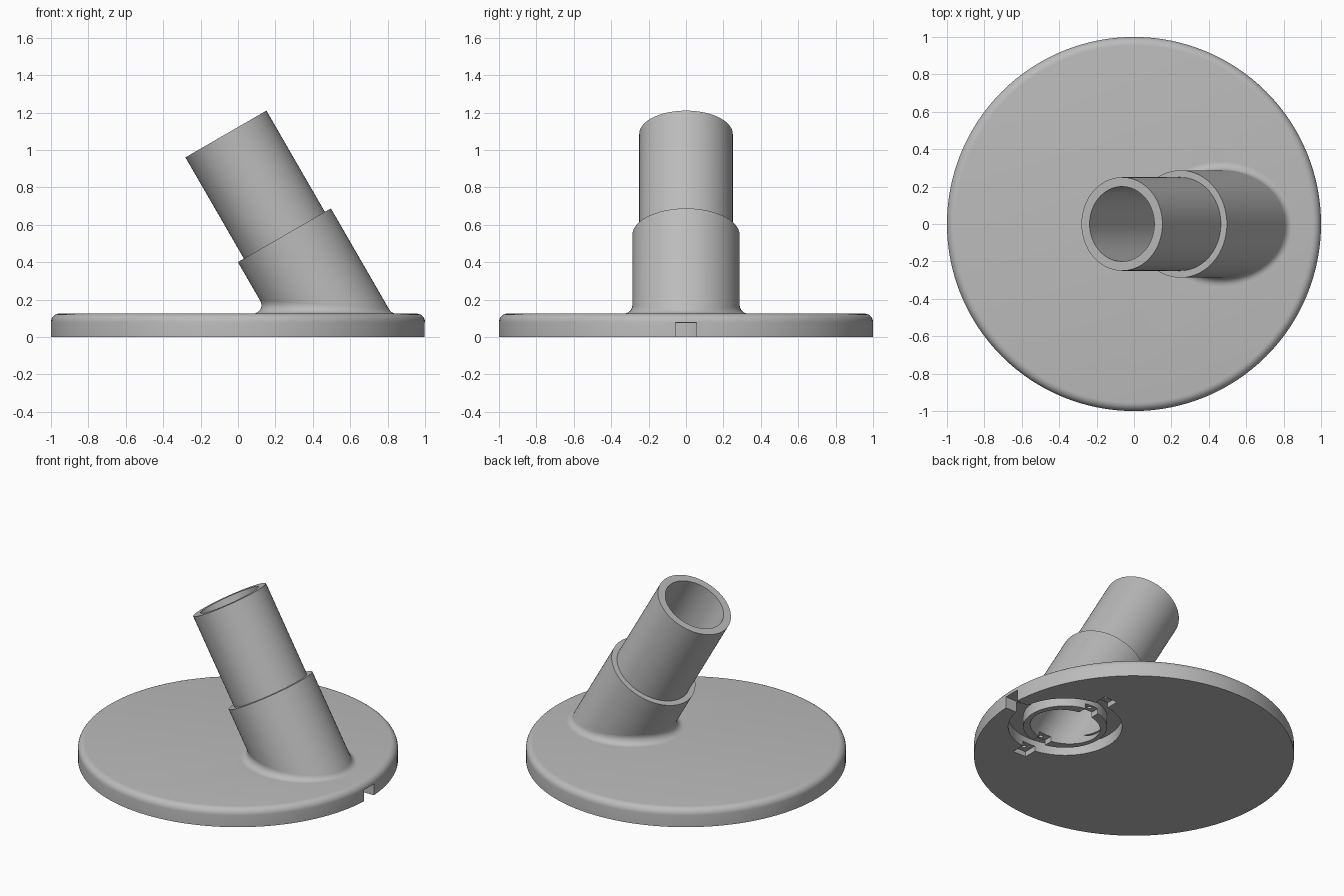
import bpy, bmesh, math
from mathutils import Vector

if "Cube" in bpy.data.objects:
    bpy.data.objects.remove(bpy.data.objects["Cube"])

N = 96
TILT = math.radians(30)
AXIS = Vector((-math.sin(TILT), 0, math.cos(TILT)))   # direction of the leaning pipe
U = Vector((math.cos(TILT), 0, math.sin(TILT)))       # across the pipe, in the lean plane
V = Vector((0, 1, 0))
FOOT = Vector((0.562, 0, 0))                          # where the axis meets the ground
PLATE_TOP = 0.125

grey = bpy.data.materials.new("grey plastic")
grey.diffuse_color = (0.5, 0.5, 0.5, 1)
grey.use_nodes = True
grey.node_tree.nodes["Principled BSDF"].inputs["Base Color"].default_value = grey.diffuse_color


def make(name, rings, closed=False, caps=False):
    """Skin a list of equal-length rings into one object."""
    bm = bmesh.new()
    loops = [[bm.verts.new(p) for p in r] for r in rings]
    pairs = list(zip(loops, loops[1:]))
    if closed:
        pairs.append((loops[-1], loops[0]))
    for a, b in pairs:
        n = len(a)
        for i in range(n):
            j = (i + 1) % n
            bm.faces.new((a[i], a[j], b[j], b[i]))
    if caps:
        bm.faces.new(loops[0][::-1])
        bm.faces.new(loops[-1])
    bmesh.ops.recalc_face_normals(bm, faces=bm.faces)
    me = bpy.data.meshes.new(name)
    bm.to_mesh(me)
    bm.free()
    ob = bpy.data.objects.new(name, me)
    bpy.context.collection.objects.link(ob)
    me.materials.append(grey)
    return ob


def circle(r, z, cx=0.0, cy=0.0, n=N):
    return [Vector((cx + r * math.cos(2 * math.pi * i / n),
                    cy + r * math.sin(2 * math.pi * i / n), z)) for i in range(n)]


def radial(i):
    t = 2 * math.pi * i / N
    return U * math.cos(t) + V * math.sin(t)


def flat_ring(r, z):
    """Pipe of radius r cut by a level plane."""
    out = []
    for i in range(N):
        p = FOOT + radial(i) * r
        out.append(p + AXIS * ((z - p.z) / AXIS.z))
    return out


def square_ring(r, s):
    """Pipe of radius r cut square at distance s along the axis."""
    return [FOOT + AXIS * s + radial(i) * r for i in range(N)]


def box(name, x0, x1, y0, y1, z0, z1):
    return make(name, [[Vector((x, y, z)) for x, y in
                        ((x0, y0), (x1, y0), (x1, y1), (x0, y1))] for z in (z0, z1)], caps=True)


def smooth(ob):
    bpy.ops.object.select_all(action='DESELECT')
    ob.select_set(True)
    bpy.context.view_layer.objects.active = ob
    bpy.ops.object.shade_smooth_by_angle(angle=math.radians(30))


# base plate with a rounded top rim
R = 0.045
rim = [circle(1 - R + R * math.cos(a), PLATE_TOP - R + R * math.sin(a), n=128)
       for a in [math.pi / 2 * k / 6 for k in range(7)]]
plate = make("base_plate", [circle(1, 0, n=128)] + rim, caps=True)

# underside cuts: bore, ring groove, cable channel, screw pockets and holes
cx = FOOT.x
cutters = [
    make("groove_cutter", [circle(0.356, -0.1, cx), circle(0.356, 0.075, cx),
                           circle(0.262, 0.075, cx), circle(0.262, -0.1, cx)], closed=True),
    box("channel_cutter", 0.88, 1.1, -0.055, 0.055, -0.1, 0.078),
]
for s in (-1, 1):
    for k, (ya, yb) in enumerate(((0.33, 0.445), (0.17, 0.272))):
        lo, hi = sorted((s * ya, s * yb))
        cutters.append(box("pocket_cutter", cx - 0.05, cx + 0.05, lo, hi, -0.1, 0.035))
        y = s * (0.40, 0.235)[k]
        cutters.append(make("screw_hole_cutter", [circle(0.014, -0.1, cx, y, 16),
                                                  circle(0.014, 0.07, cx, y, 16)], caps=True))
cutters.append(make("bore_cutter", [flat_ring(0.2, -0.1), flat_ring(0.2, 0.3)], caps=True))

bpy.context.view_layer.objects.active = plate
for c in cutters:
    m = plate.modifiers.new("cut", 'BOOLEAN')
    m.operation = 'DIFFERENCE'
    m.solver = 'EXACT'
    m.object = c
    bpy.ops.object.modifier_apply(modifier=m.name)
    bpy.data.objects.remove(c, do_unlink=True)

# inner pipe and the wider collar around its foot
S_COLLAR, S_TOP = 0.628, 1.253
pipe = make("pipe", [flat_ring(0.25, PLATE_TOP), square_ring(0.25, S_TOP),
                     square_ring(0.2, S_TOP), flat_ring(0.2, PLATE_TOP)], closed=True)
collar = make("collar", [flat_ring(0.287, PLATE_TOP), square_ring(0.287, S_COLLAR),
                         square_ring(0.248, S_COLLAR)])

# rounded blend between the collar and the plate
F = 0.045
centres = flat_ring(0.287 + F, PLATE_TOP + F)
down = Vector((0, 0, -1))
blend = make("collar_fillet", [[c + down.slerp(-radial(i), k / 8) * F
                                for i, c in enumerate(centres)] for k in range(9)])
# make the blend face outward
bm = bmesh.new()
bm.from_mesh(blend.data)
bm.faces.ensure_lookup_table()
if sum(f.normal.z * f.calc_area() for f in bm.faces) < 0:
    bmesh.ops.reverse_faces(bm, faces=bm.faces)
bm.to_mesh(blend.data)
bm.free()

for ob in (plate, pipe, collar, blend):
    smooth(ob)
